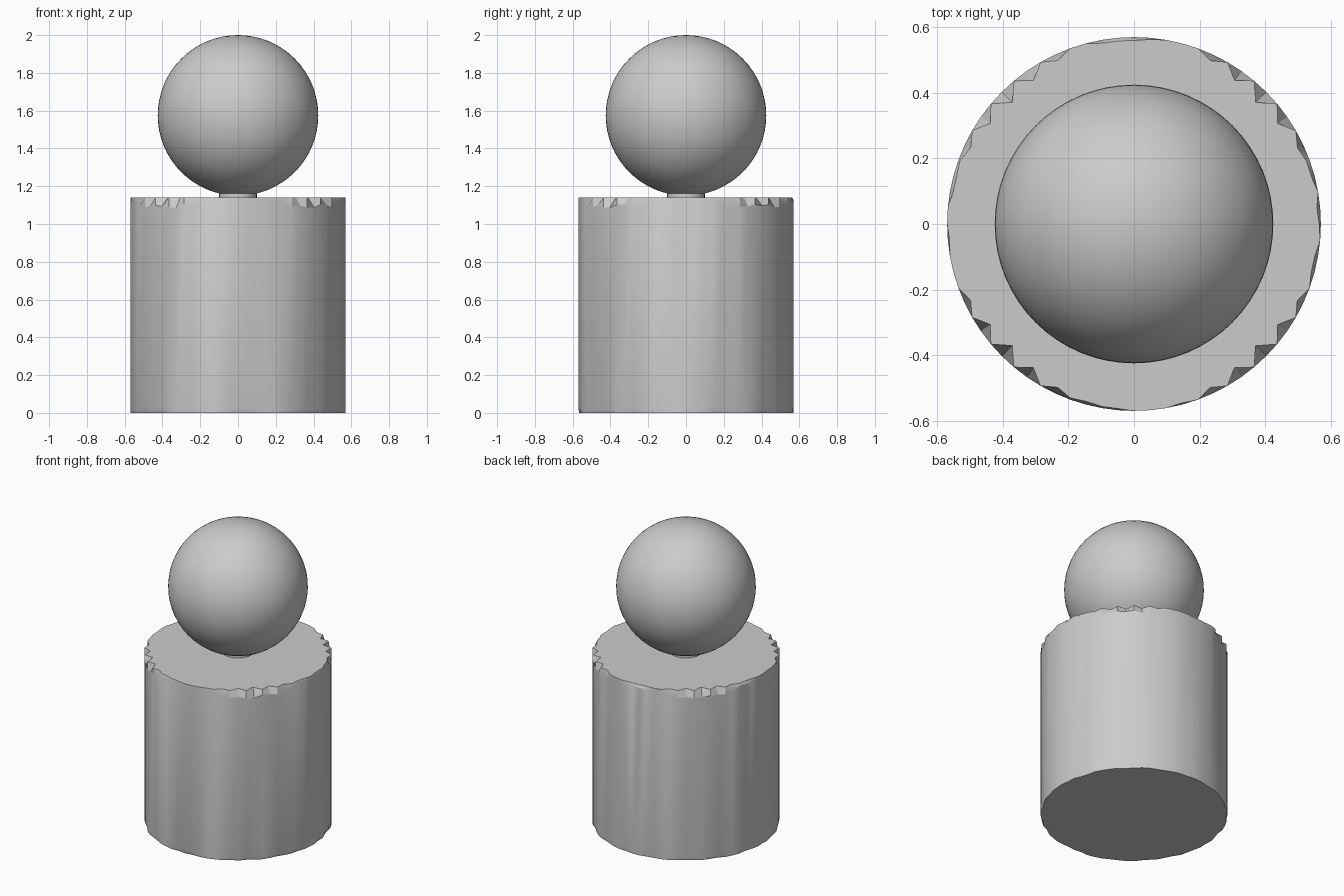
import bpy, bmesh, math, random

random.seed(4)
if "Cube" in bpy.data.objects:
    bpy.data.objects.remove(bpy.data.objects["Cube"])

grey = bpy.data.materials.new("light_grey")
grey.use_nodes = True
colour = (0.6, 0.6, 0.6, 1)
grey.diffuse_color = colour
grey.node_tree.nodes["Principled BSDF"].inputs["Base Color"].default_value = colour

RADIUS, HEIGHT, SIDES = 0.57, 1.14, 72


def finish(obj, name, angle):
    obj.name = name
    obj.data.materials.append(grey)
    bpy.ops.object.select_all(action='DESELECT')
    obj.select_set(True)
    bpy.context.view_layer.objects.active = obj
    bpy.ops.object.shade_smooth_by_angle(angle=math.radians(angle))


# Cylindrical body: rings joined by quads, with chips bitten out of both rims
def chip_depth(degrees, top):
    from_diagonal = abs(degrees % 90 - 45)
    if top and from_diagonal in (0, 10):
        return 0.045 if from_diagonal == 0 else 0.035
    if top and from_diagonal == 20:
        return 0.02
    if top and from_diagonal < 20:
        return 0
    return random.choice((0, 0, 0.005, 0.01))


bm = bmesh.new()
rings = []
for z, rim, top in ((0, True, False), (0.025, False, False),
                    (HEIGHT - 0.045, False, True), (HEIGHT, True, True)):
    ring = []
    for i in range(SIDES):
        degrees = i * 360 // SIDES
        a = math.radians(degrees)
        r = RADIUS - (chip_depth(degrees, top) if rim else 0)
        # the edge below each small chip wanders up and down
        lift = 0
        if not rim:
            lift = random.uniform(-0.01, 0.01)
            if top and abs(degrees % 90 - 45) > 20:
                lift += 0.025
        ring.append(bm.verts.new((r * math.cos(a), r * math.sin(a), z + lift)))
    rings.append(ring)
for low, high in zip(rings, rings[1:]):
    for i in range(SIDES):
        j = (i + 1) % SIDES
        bm.faces.new((low[i], low[j], high[j], high[i]))
bm.faces.new(rings[0][::-1])
bm.faces.new(rings[-1])
mesh = bpy.data.meshes.new("body")
bm.to_mesh(mesh)
bm.free()
body = bpy.data.objects.new("body", mesh)
bpy.context.collection.objects.link(body)
finish(body, "body", 25)

# Short neck that carries the head
bpy.ops.mesh.primitive_cylinder_add(vertices=32, radius=0.1, depth=0.05,
                                    location=(0, 0, HEIGHT + 0.005))
finish(bpy.context.object, "neck", 40)

# Ball head
bpy.ops.mesh.primitive_uv_sphere_add(segments=64, ring_count=32, radius=0.425,
                                     location=(0, 0, 1.575))
finish(bpy.context.object, "head", 40)
